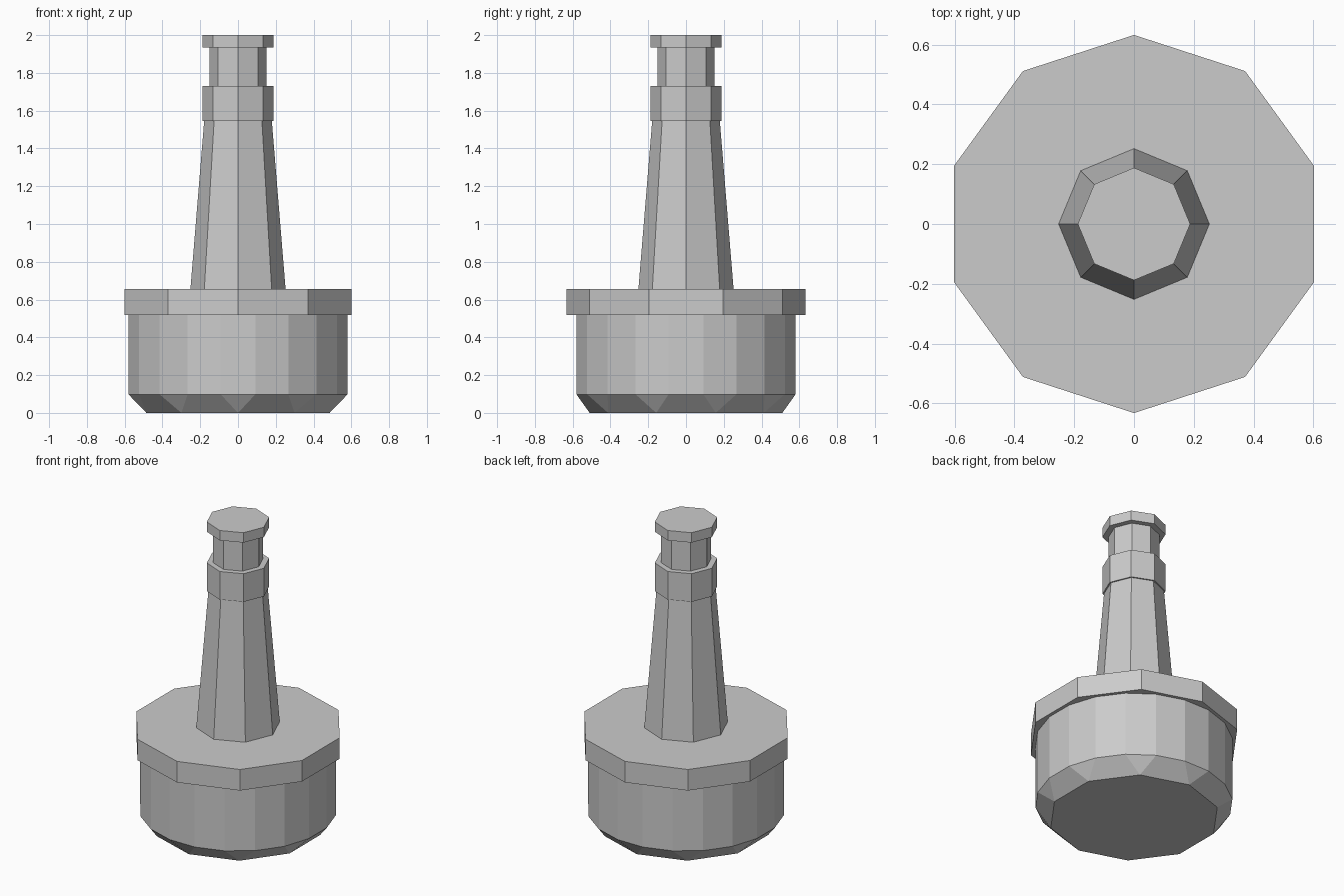
import bpy
import bmesh
from math import cos, sin, pi

cube = bpy.data.objects.get("Cube")
if cube:
    bpy.data.objects.remove(cube, do_unlink=True)

grey = bpy.data.materials.new("light grey")
grey.use_nodes = True
grey.diffuse_color = (0.6, 0.6, 0.6, 1)
grey.node_tree.nodes["Principled BSDF"].inputs["Base Color"].default_value = (0.6, 0.6, 0.6, 1)


def ring(bm, sides, radius, z, turn=0.0):
    """Ring of vertices; the first one points to the front before turning."""
    angles = [turn - pi / 2 + 2 * pi * i / sides for i in range(sides)]
    return [bm.verts.new((radius * cos(a), radius * sin(a), z)) for a in angles]


def finish(bm, name):
    bmesh.ops.recalc_face_normals(bm, faces=bm.faces)
    mesh = bpy.data.meshes.new(name)
    bm.to_mesh(mesh)
    bm.free()
    mesh.materials.append(grey)
    bpy.context.collection.objects.link(bpy.data.objects.new(name, mesh))


def lathe(name, sides, profile):
    """Closed faceted solid from (radius, z) pairs, bottom to top."""
    bm = bmesh.new()
    rings = [ring(bm, sides, r, z) for r, z in profile]
    for low, high in zip(rings, rings[1:]):
        for i in range(sides):
            j = (i + 1) % sides
            bm.faces.new((low[i], low[j], high[j], high[i]))
    bm.faces.new(rings[0])
    bm.faces.new(rings[-1])
    finish(bm, name)


# Drum: twenty-sided wall, chamfered down to a ten-sided underside
bm = bmesh.new()
n = 10
foot = ring(bm, n, 0.51, 0)
low = ring(bm, 2 * n, 0.587, 0.098, -pi / 20)
top = ring(bm, 2 * n, 0.587, 0.517, -pi / 20)
for i in range(2 * n):
    j = (i + 1) % (2 * n)
    bm.faces.new((low[i], low[j], top[j], top[i]))
for i in range(n):
    a, b, c = low[2 * i], low[2 * i + 1], low[(2 * i + 2) % (2 * n)]
    bm.faces.new((foot[i], b, a))
    bm.faces.new((foot[i], foot[(i + 1) % n], c, b))
bm.faces.new(foot)
bm.faces.new(top)
finish(bm, "base_drum")

# Overhanging ten-sided plate
lathe("base_plate", 10, [(0.632, 0.517), (0.632, 0.655)])

# Tapered octagonal post with collar, neck and cap
lathe("post_shaft", 8, [(0.252, 0.655), (0.179, 1.546)])
lathe("post_collar", 8, [(0.188, 1.546), (0.188, 1.731)])
lathe("post_neck", 8, [(0.151, 1.731), (0.151, 1.935)])
lathe("post_cap", 8, [(0.188, 1.935), (0.188, 2.0)])
